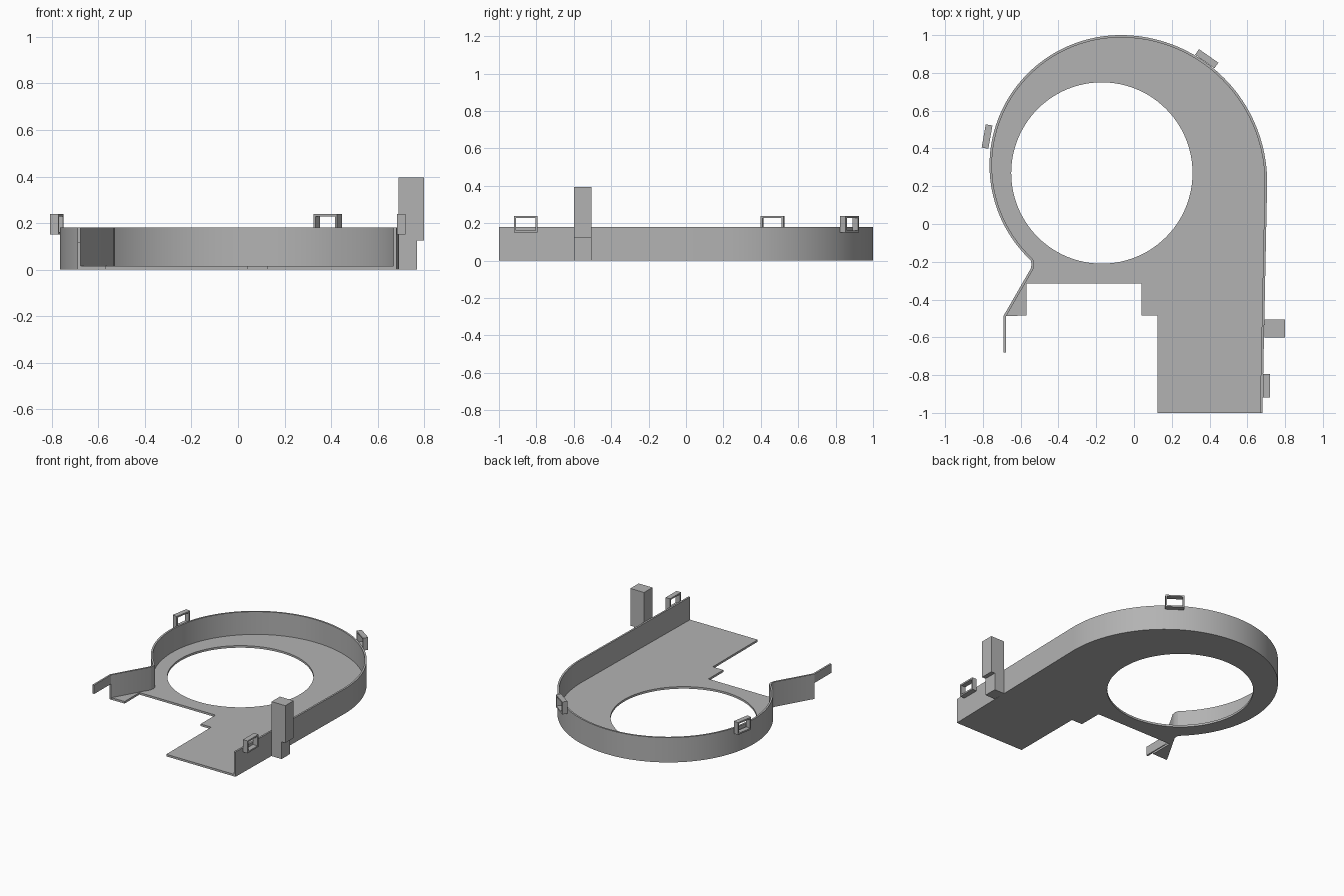
import bpy, bmesh
from math import cos, sin, radians, pi
from mathutils import Vector, Matrix

cube = bpy.data.objects.get("Cube")
if cube:
    bpy.data.objects.remove(cube, do_unlink=True)

grey = bpy.data.materials.new("plain grey")
grey.use_nodes = True
GREY = (0.45, 0.45, 0.45, 1)
grey.diffuse_color = GREY
grey.node_tree.nodes["Principled BSDF"].inputs["Base Color"].default_value = GREY

WALL_TOP, WALL_T, FLOOR_T = 0.18, 0.013, 0.015


def finish(name, bm, smooth=False):
    bmesh.ops.recalc_face_normals(bm, faces=bm.faces)
    mesh = bpy.data.meshes.new(name)
    bm.to_mesh(mesh)
    bm.free()
    mesh.materials.append(grey)
    obj = bpy.data.objects.new(name, mesh)
    bpy.context.collection.objects.link(obj)
    if smooth:
        bpy.ops.object.select_all(action='DESELECT')
        obj.select_set(True)
        bpy.context.view_layer.objects.active = obj
        bpy.ops.object.shade_smooth_by_angle(angle=radians(25))
    return obj


def arc(cx, cy, rx, ry, a0, a1, n):
    angles = [radians(a0 + (a1 - a0) * i / n) for i in range(n + 1)]
    return [Vector((cx + rx * cos(a), cy + ry * sin(a))) for a in angles]


def offset(path, dist):
    """Shift an open path to its left with mitred corners."""
    out = []
    for i, p in enumerate(path):
        d0 = (p - path[i - 1]).normalized() if i else (path[1] - p).normalized()
        d1 = (path[i + 1] - p).normalized() if i < len(path) - 1 else d0
        n0, n1 = Vector((-d0.y, d0.x)), Vector((-d1.y, d1.x))
        out.append(p + (n0 + n1) * dist / (1 + n0.dot(n1)))
    return out


def ribbon_wall(name, outer, inner, z0, z1):
    bm = bmesh.new()
    rings = [[bm.verts.new((p.x, p.y, z)) for p, z in ((o, z0), (o, z1), (i, z1), (i, z0))]
             for o, i in zip(outer, inner)]
    for r, s in zip(rings, rings[1:]):
        for k in range(4):
            bm.faces.new((r[k], r[k - 1], s[k - 1], s[k]))
    bm.faces.new(rings[0])
    bm.faces.new(rings[-1])
    return finish(name, bm, True)


def add_box(bm, x, y, z, mat=Matrix()):
    size = Matrix.Diagonal((x[1] - x[0], y[1] - y[0], z[1] - z[0], 1))
    mid = Matrix.Translation((sum(x) / 2, sum(y) / 2, sum(z) / 2))
    bmesh.ops.create_cube(bm, size=1, matrix=mat @ mid @ size)


# Scroll outline: outlet side, wide arc, tighter arc, rounded neck, slanted lip
outline = [Vector((0.68, -1))]
outline += arc(-0.07, 0.22, 0.775, 0.78, 0, 90, 40)
outline += arc(-0.07, 0.31, 0.695, 0.69, 90, 225, 60)[1:]
outline += [Vector(p) for p in ((-0.546, -0.195), (-0.542, -0.212), (-0.546, -0.235),
                                (-0.69, -0.485), (-0.69, -0.68))]
inner = offset(outline, WALL_T)
ribbon_wall("scroll_wall", outline[:-1], inner[:-1], 0, WALL_TOP)
ribbon_wall("wall_end_strip", outline[-2:], inner[-2:], 0.115, WALL_TOP)

# Floor plate with round inlet hole
border = offset(outline, WALL_T / 2)[:-1]
border += [Vector(p) for p in ((-0.57, -0.485), (-0.57, -0.315), (0.04, -0.315),
                               (0.04, -0.485), (0.125, -0.485), (0.125, -1))]
hole = arc(-0.17, 0.27, 0.48, 0.48, 0, 360, 96)[:-1]
bm = bmesh.new()
edges = []
for loop in (border, hole):
    vs = [bm.verts.new((p.x, p.y, 0)) for p in loop]
    edges += [bm.edges.new((vs[i - 1], vs[i])) for i in range(len(vs))]
bmesh.ops.triangle_fill(bm, use_beauty=True, use_dissolve=False, edges=edges)
top = bmesh.ops.extrude_face_region(bm, geom=bm.faces[:], use_keep_orig=True)
bmesh.ops.translate(bm, vec=(0, 0, FLOOR_T),
                    verts=[g for g in top["geom"] if isinstance(g, bmesh.types.BMVert)])
finish("floor_plate", bm, True)

# Mounting post with a narrower foot
bm = bmesh.new()
add_box(bm, (0.69, 0.80), (-0.6, -0.505), (0.125, 0.395))
add_box(bm, (0.69, 0.77), (-0.6, -0.505), (0, 0.125))
finish("mounting_post", bm)

# Rectangular clip loops straddling the wall rim
W, D, B = 0.0625, 0.018, 0.011
for name, x, y, turn in (("outlet_clip", 0.702, -0.857, 0),
                         ("back_clip", 0.385, 0.875, 55),
                         ("side_clip", -0.778, 0.463, 170)):
    place = Matrix.Translation((x, y, 0)) @ Matrix.Rotation(radians(turn), 4, 'Z')
    bm = bmesh.new()
    for z in ((0.15, 0.15 + B), (0.24 - B, 0.24)):
        add_box(bm, (-D, D), (-W, W), z, place)
    for s in (-1, 1):
        add_box(bm, (-D, D), sorted((s * W, s * (W - B))), (0.15 + B, 0.24 - B), place)
    finish(name, bm)
